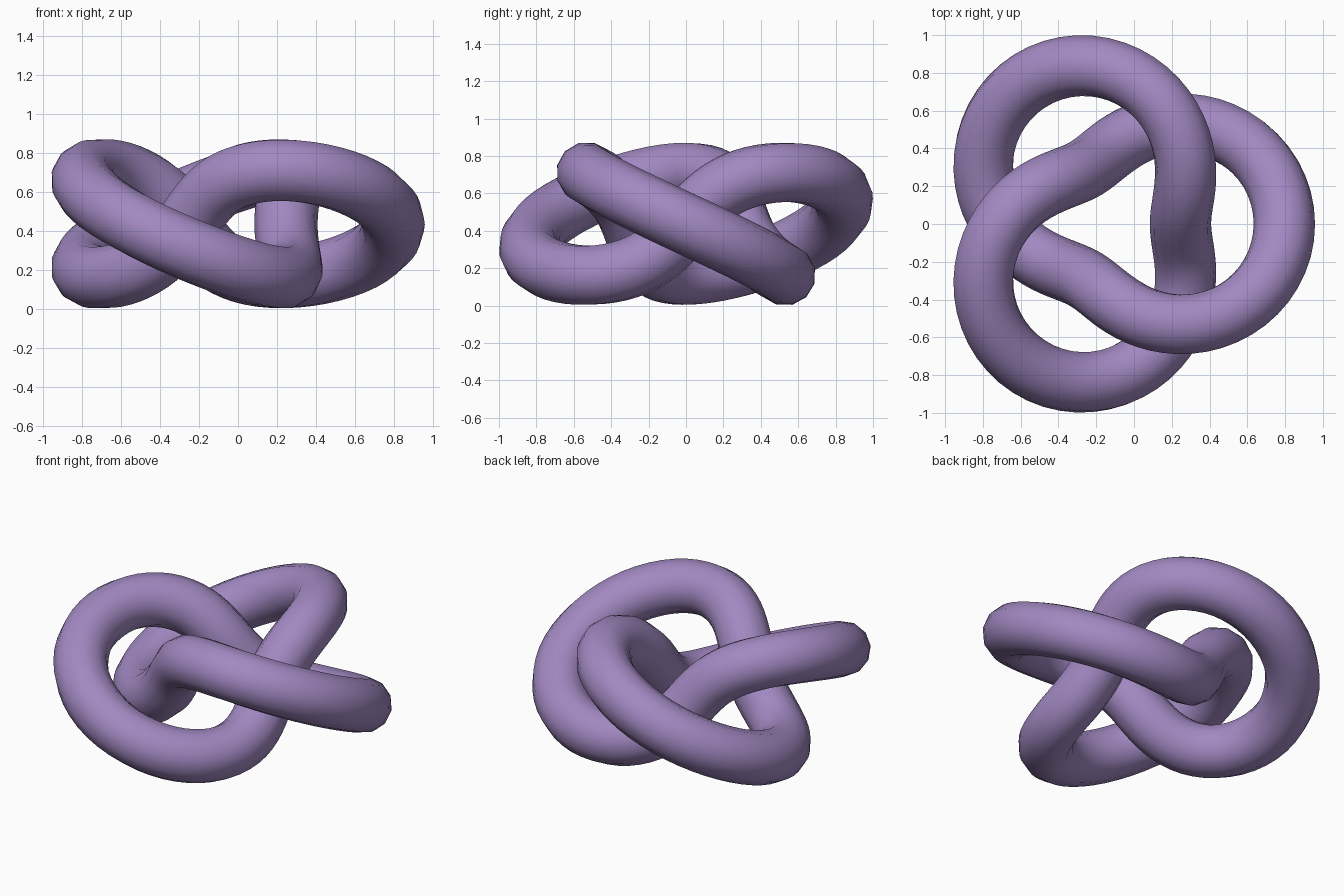
import bpy
import math

if "Cube" in bpy.data.objects:
    bpy.data.objects.remove(bpy.data.objects["Cube"])

# Trefoil path: ring radius, lobe amplitude, tube radius, steps along the path
RING, LOBE, TUBE, STEPS = 0.612, 0.275, 0.1625, 160
SHIFT_X, MID_Z = -0.091, LOBE + TUBE

mat = bpy.data.materials.new("soft purple")
mat.diffuse_color = (0.36, 0.25, 0.54, 1.0)
mat.use_nodes = True
mat.node_tree.nodes["Principled BSDF"].inputs["Base Color"].default_value = mat.diffuse_color


def knot_point(i):
    a = 4 * math.pi * i / STEPS
    r = RING + LOBE * math.cos(1.5 * a)
    return (r * math.cos(a) + SHIFT_X, r * math.sin(a),
            MID_Z - LOBE * math.sin(1.5 * a), 1.0)


# Closed path swept with a 12-sided round section
curve = bpy.data.curves.new("knot_path", 'CURVE')
curve.dimensions = '3D'
curve.bevel_depth = TUBE
curve.bevel_resolution = 4
spline = curve.splines.new('POLY')
spline.points.add(STEPS - 1)
for i, p in enumerate(spline.points):
    p.co = knot_point(i)
spline.use_cyclic_u = True
spline.use_smooth = True

knot = bpy.data.objects.new("knot_tube", curve)
bpy.context.collection.objects.link(knot)
curve.materials.append(mat)

# Turn the swept tube into a smooth mesh
bpy.context.view_layer.objects.active = knot
knot.select_set(True)
bpy.ops.object.convert(target='MESH')
bpy.ops.object.shade_smooth()
